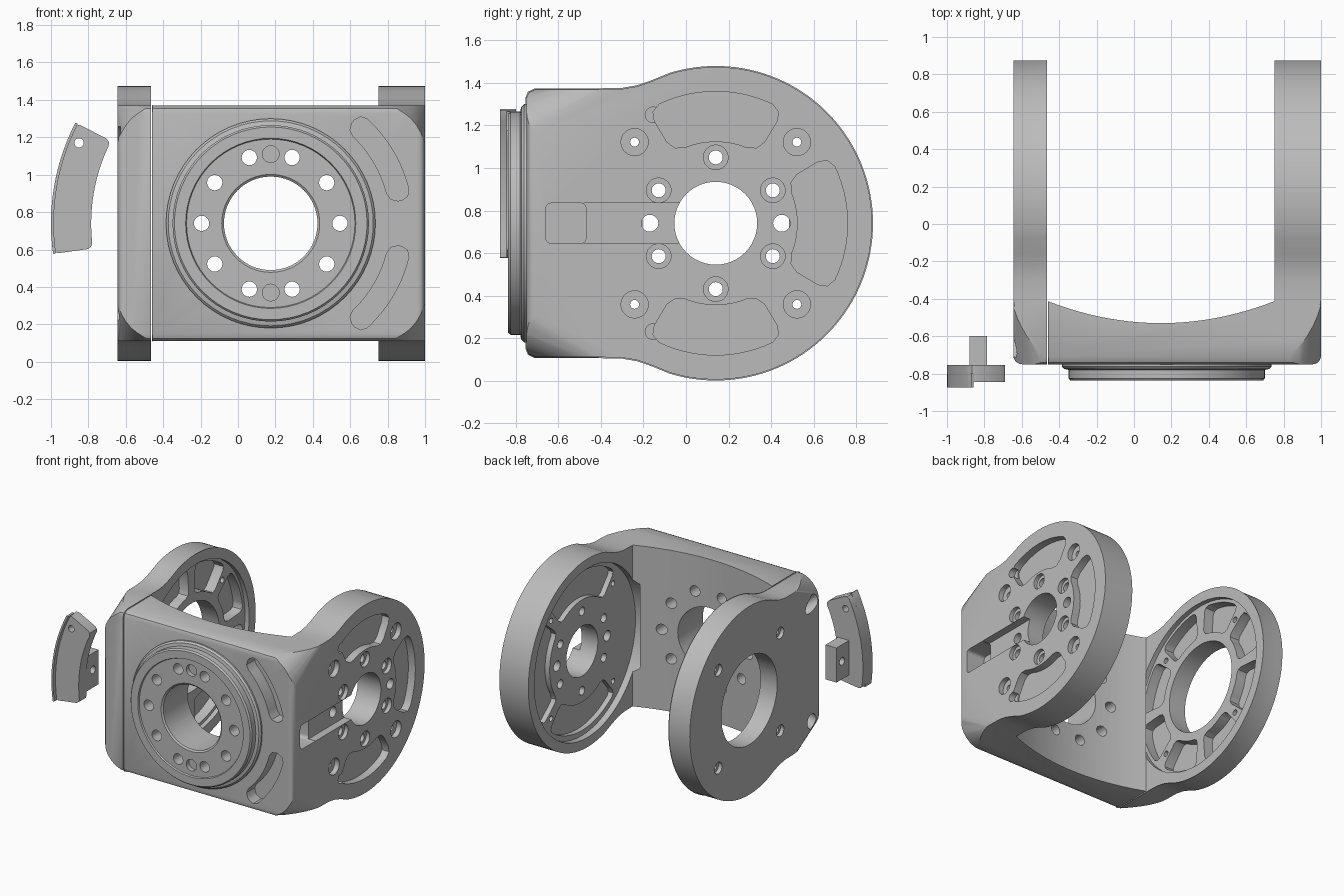
import bpy, bmesh, math
from math import cos, sin, radians, sqrt

cube = bpy.data.objects.get("Cube")
if cube:
    bpy.data.objects.remove(cube, do_unlink=True)

mat = bpy.data.materials.new("machined grey")
mat.use_nodes = True
GREY = (0.5, 0.5, 0.5, 1)
mat.diffuse_color = GREY
mat.node_tree.nodes["Principled BSDF"].inputs["Base Color"].default_value = GREY

HUB = (0.14, 0.74)      # arm centre in y, z
FACE = (0.175, 0.74)    # front flange centre in x, z
AXES = {"x": lambda u, v, t: (t, u, v), "y": lambda u, v, t: (u, t, v), "z": lambda u, v, t: (u, v, t)}


def link(name, bm):
    bmesh.ops.recalc_face_normals(bm, faces=bm.faces)
    me = bpy.data.meshes.new(name)
    bm.to_mesh(me)
    bm.free()
    ob = bpy.data.objects.new(name, me)
    me.materials.append(mat)
    bpy.context.collection.objects.link(ob)
    return ob


def add_prism(bm, pts, axis, a, b):
    f = AXES[axis]
    lo = [bm.verts.new(f(u, v, a)) for u, v in pts]
    hi = [bm.verts.new(f(u, v, b)) for u, v in pts]
    n = len(pts)
    bm.faces.new(lo)
    bm.faces.new(hi)
    for i in range(n):
        bm.faces.new((lo[i], lo[(i + 1) % n], hi[(i + 1) % n], hi[i]))


def polar(c, r, deg):
    return (c[0] + r * cos(radians(deg)), c[1] + r * sin(radians(deg)))


def circle(c, r, n=32):
    return [polar(c, r, 360 * i / n) for i in range(n)]


def rect(u0, u1, v0, v1):
    return [(u0, v0), (u1, v0), (u1, v1), (u0, v1)]


def rounded(corners, r, steps=5):
    # Replace every corner by a quadratic curve
    out = []
    for i, p in enumerate(corners):
        ends = []
        for q in (corners[i - 1], corners[(i + 1) % len(corners)]):
            d = math.dist(p, q)
            k = min(r, d * 0.5) / d
            ends.append((p[0] + (q[0] - p[0]) * k, p[1] + (q[1] - p[1]) * k))
        for s in range(steps + 1):
            t = s / steps
            out.append(tuple((1 - t) ** 2 * ends[0][j] + 2 * t * (1 - t) * p[j] + t * t * ends[1][j] for j in (0, 1)))
    return out


def sector(c, r0, r1, a0, a1, soft=0.04):
    # Ring segment with softened corners
    n = 14
    d0, d1 = math.degrees(soft / r0), math.degrees(soft / r1)
    pts = [polar(c, r0 + soft, a0), polar(c, r1 - soft, a0), polar(c, r1 - soft * 0.3, a0 + d1 * 0.3)]
    pts += [polar(c, r1, a0 + d1 + (a1 - a0 - 2 * d1) * i / n) for i in range(n + 1)]
    pts += [polar(c, r1 - soft * 0.3, a1 - d1 * 0.3), polar(c, r1 - soft, a1), polar(c, r0 + soft, a1),
            polar(c, r0 + soft * 0.3, a1 - d0 * 0.3)]
    pts += [polar(c, r0, a1 - d0 - (a1 - a0 - 2 * d0) * i / n) for i in range(n + 1)]
    pts.append(polar(c, r0 + soft * 0.3, a0 + d0 * 0.3))
    return pts


def boolean(ob, tool, op="DIFFERENCE", keep=False):
    m = ob.modifiers.new("cut", "BOOLEAN")
    m.operation, m.object, m.solver, m.use_self = op, tool, "EXACT", True
    bpy.context.view_layer.objects.active = ob
    bpy.ops.object.modifier_apply(modifier=m.name)
    if not keep:
        bpy.data.objects.remove(tool, do_unlink=True)


def cut(ob, prisms):
    bm = bmesh.new()
    for p in prisms:
        add_prism(bm, *p)
    boolean(ob, link("cutter", bm))


def lathe(name, profile, n=64):
    # Closed (radius, y) profile turned about the flange axis
    bm = bmesh.new()
    rings = [[bm.verts.new((FACE[0] + r * cos(math.tau * i / n), y, FACE[1] + r * sin(math.tau * i / n)))
              for i in range(n)] for r, y in profile]
    for k, ring in enumerate(rings):
        nxt = rings[(k + 1) % len(rings)]
        for i in range(n):
            j = (i + 1) % n
            bm.faces.new((ring[i], ring[j], nxt[j], nxt[i]))
    return link(name, bm)


# Side outline: square front, blended into a round end
R = 0.735
a_end = 107
half = [polar(HUB, R, a_end * i / 40) for i in range(41)]
half += [(-0.16, 1.408), (-0.23, 1.384), (-0.3, 1.372), (-0.4, 1.37), (-0.71, 1.37), (-0.74, 1.355), (-0.75, 1.33)]
outline = half + [(y, 2 * HUB[1] - z) for y, z in reversed(half[1:])]


def side_block(name, x_in, x_out, bevel):
    bm = bmesh.new()
    add_prism(bm, outline, "x", x_in, x_out)
    for x, r in ((x_out, bevel), (x_in, 0.005)):
        edges = [e for e in bm.edges if all(abs(v.co.x - x) < 1e-4 for v in e.verts)]
        bmesh.ops.bevel(bm, geom=edges, offset=r, segments=5, profile=0.5, affect="EDGES", clamp_overlap=True)
    return link(name, bm)


body = side_block("main_bracket", -0.46, 1.0, 0.045)
cover = side_block("side_cover", -0.464, -0.645, 0.065)

# Space between the arms, with a bowed inner wall
bow = [(-0.5 + 1.25 * i / 24, -0.53 + 0.32 * (-0.5 + 1.25 * i / 24 - 0.145) ** 2) for i in range(25)]
cut(body, [(bow + [(0.75, 1.2), (-0.5, 1.2)], "z", -1, 3)])

# Softened outer corners that fade towards the arms
bm = bmesh.new()
for u, w in rounded(rect(-0.65, 1.005, 0.105, 1.375), 0.32, 10):
    bm.verts.new((u, -0.76, w))
for y in (-0.2, 1.2):
    for u, w in rect(-0.66, 1.01, -0.01, 1.49):
        bm.verts.new((u, y, w))
bmesh.ops.convex_hull(bm, input=bm.verts)
envelope = link("envelope", bm)
boolean(body, envelope, "INTERSECT", keep=True)
boolean(cover, envelope, "INTERSECT")

# Front flange ring
flange = lathe("front_flange", [(0.25, -0.74), (0.56, -0.74), (0.56, -0.762), (0.548, -0.775), (0.525, -0.78),
                                (0.525, -0.825), (0.515, -0.837), (0.455, -0.837), (0.45, -0.825), (0.262, -0.825),
                                (0.25, -0.815)])
bolts = [(circle(polar(FACE, 0.37, 36 * i), 0.041, 20), "y", -1, 0) for i in range(10)]
pins = [(circle(polar(FACE, 0.37, a), 0.045, 20), "y", -1, -0.79) for a in (90, 270)]
cut(flange, bolts)
cut(flange, pins)
cut(body, bolts + [(circle(FACE, 0.25, 64), "y", -1, 0)])
cut(body, [(sector(FACE, 0.64, 0.76, a, a + 41, 0.05), "y", -1, -0.65) for a in (10, -51)])

# Outer face of the bracket arm: pockets, slot and bolt holes
pockets = [(sector(HUB, 0.385, 0.62, a - 31, a + 31, 0.06), "x", 0.94, 1.1) for a in (0, 90, 270)]
cut(body, pockets)
cut(body, [(rect(-0.48, 0.0, 0.645, 0.835), "x", 0.94, 1.1)])
cut(body, [(rounded(rect(-0.66, -0.47, 0.645, 0.835), 0.03), "x", 0.84, 1.1)])
cut(body, [(circle(HUB, 0.66, 64), "x", 0.7, 0.8)])
cut(body, [(sector(HUB, 0.4, 0.62, a - 40, a + 40), "x", 0.7, 0.84) for a in (0, 90, 270)])
cut(body, [(circle(HUB, 0.195, 48), "x", 0.7, 1.1)])
ring = [polar(HUB, 0.31, a) for a in (30, 90, 150, 210, 270, 330)]
corners = [polar(HUB, 0.54, a) for a in (45, 135, 225, 315)]
cut(body, [(circle(c, 0.058, 24), "x", 0.97, 1.1) for c in ring]
    + [(circle(c, 0.064, 24), "x", 0.96, 1.1) for c in corners]
    + [(circle((-0.155, z), 0.037, 20), "x", 0.95, 1.1) for z in (1.25, 0.23)])
cut(body, [(circle(c, 0.033, 16), "x", 0.7, 1.1) for c in ring]
    + [(circle(c, 0.021, 16), "x", 0.7, 1.1) for c in corners]
    + [(circle(polar(HUB, 0.31, a), 0.04, 20), "x", 0.7, 1.1) for a in (0, 180)])

# Cover: bearing hole, ribbed inner pockets and screw holes
cut(cover, [(circle(HUB, 0.66, 64), "x", -0.5, -0.4)])
cut(cover, [(sector(HUB, 0.41, 0.635, a + 4.5, a + 40.5), "x", -0.58, -0.4) for a in range(0, 360, 45)])
cut(cover, [(circle(HUB, 0.345, 64), "x", -0.8, -0.4)])
cut(cover, [(circle(c, 0.045, 20), "x", -0.8, -0.615) for c in corners])
cut(cover, [(circle(c, 0.022, 16), "x", -0.8, -0.4) for c in corners])

# Slanted screw holes in the cover's front corners
for s in (1, -1):
    bm = bmesh.new()
    bmesh.ops.create_cone(bm, cap_ends=True, segments=24, radius1=0.055, radius2=0.055, depth=0.2)
    tool = link("cutter", bm)
    tool.location = (-0.635, -0.63, HUB[1] + s * 0.455)
    tool.rotation_euler = (radians(-20 * s), radians(90 + s * 25), radians(30))
    bpy.context.view_layer.update()
    boolean(cover, tool)

# Detached curved clip with its lip and mounting tab
bm = bmesh.new()
add_prism(bm, sector(FACE, 0.96, 1.175, 152.7, 188, 0.03), "y", -0.845, -0.755)
clip = link("curved_clip", bm)
cut(clip, [(circle((-0.85, 1.17), 0.025, 20), "y", -1, 0)])
bm = bmesh.new()
add_prism(bm, sector(FACE, 1.16, 1.175, 152.7, 188, 0.004), "y", -0.875, -0.8)
lip = link("clip_lip", bm)
bm = bmesh.new()
add_prism(bm, rect(-0.77, -0.6, 0.66, 0.93), "x", -0.88, -0.785)
tab = link("clip_tab", bm)
cut(tab, [(circle((-0.67, 0.8), 0.03, 20), "x", -1, 0)])

# Smooth shading with crisp edges
for ob in (body, cover, flange, clip, lip, tab):
    for poly in ob.data.polygons:
        poly.material_index = 0
    bpy.ops.object.select_all(action="DESELECT")
    ob.select_set(True)
    bpy.context.view_layer.objects.active = ob
    bpy.ops.object.shade_smooth_by_angle(angle=radians(30))
